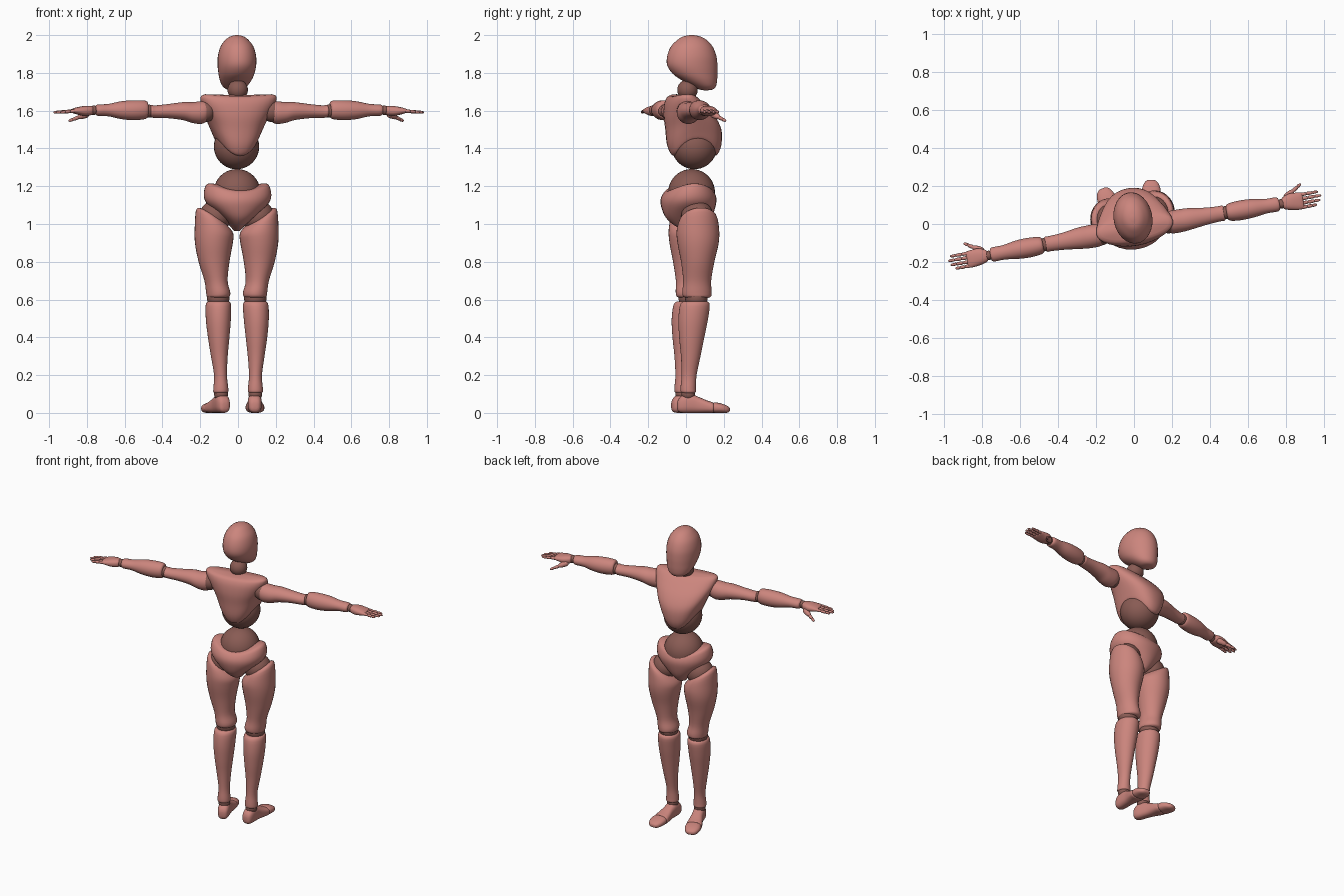
import bpy, bmesh, math
from mathutils import Matrix, Vector

TURN = Matrix.Rotation(math.radians(10), 4, 'Z')   # whole figure is turned slightly


def material(name, col):
    m = bpy.data.materials.new(name)
    m.diffuse_color = (*col, 1)
    return m


SHELL = material("rose_shell", (0.60, 0.235, 0.205))
JOINT = material("brown_joint", (0.25, 0.105, 0.088))


def finish(name, bm, mat):
    bmesh.ops.recalc_face_normals(bm, faces=bm.faces)
    me = bpy.data.meshes.new(name)
    bm.to_mesh(me)
    bm.free()
    me.materials.append(mat)
    ob = bpy.data.objects.new(name, me)
    bpy.context.collection.objects.link(ob)
    ob.matrix_world = TURN
    bpy.ops.object.select_all(action='DESELECT')
    bpy.context.view_layer.objects.active = ob
    ob.select_set(True)
    bpy.ops.object.shade_smooth_by_angle(angle=math.radians(50))


def smooth_sections(secs, steps=4):
    """Catmull-Rom through the given cross-sections."""
    secs = [tuple(s) + (0,) * (7 - len(s)) for s in secs]
    p = [secs[0]] + secs + [secs[-1]]
    out = []
    for i in range(1, len(p) - 2):
        for j in range(steps):
            t = j / steps
            out.append([0.5 * (2 * b + (c - a) * t + (2 * a - 5 * b + 4 * c - d) * t * t
                               + (3 * b - a - 3 * c + d) * t ** 3)
                        for a, b, c, d in zip(p[i - 1], p[i], p[i + 1], p[i + 2])])
    return out + [list(secs[-1])]


def loft(name, secs, axis='z', side=1, mat=SHELL, M=None, power=1.0, n=32):
    """Sections: (t, a0, a1, b0, b1, saddle, tilt) along one axis."""
    bm = bmesh.new()
    M = Matrix.Scale(side, 4, Vector((1, 0, 0))) @ (M or Matrix())
    rings = []
    for t, a0, a1, b0, b1, sad, tilt in smooth_sections(secs):
        ring = []
        for k in range(n):
            c, s = math.cos(math.tau * k / n), math.sin(math.tau * k / n)
            a = (a0 + a1) / 2 + (a1 - a0) / 2 * math.copysign(abs(c) ** power, c)
            b = (b0 + b1) / 2 + (b1 - b0) / 2 * math.copysign(abs(s) ** power, s)
            h = t + sad * c * c + tilt * c
            co = {'z': (a, b, h), 'x': (h, b, a), 'y': (a, h, b)}[axis]
            ring.append(bm.verts.new(M @ Vector(co)))
        rings.append(ring)
    for r, q in zip(rings, rings[1:]):
        for k in range(n):
            bm.faces.new((r[k], r[(k + 1) % n], q[(k + 1) % n], q[k]))
    for r in (rings[0], rings[-1]):
        mid = bm.verts.new(sum((v.co for v in r), Vector()) / n)
        for k in range(n):
            bm.faces.new((r[k], r[(k + 1) % n], mid))
    finish(name, bm, mat)


def ball(name, loc, r, mat=JOINT):
    bm = bmesh.new()
    bmesh.ops.create_uvsphere(bm, u_segments=32, v_segments=20, radius=r,
                              matrix=Matrix.Translation(loc))
    finish(name, bm, mat)


def sym(secs):
    """Expand (t, half width, back, front, saddle) to full sections."""
    return [(t, -w, w, b, f, *rest) for t, w, b, f, *rest in secs]


# Head and neck
loft("head", sym([(2.0, .008, .02, .04), (1.993, .035, -.015, .075), (1.975, .06, -.045, .11),
                  (1.94, .086, -.08, .142), (1.89, .1, -.1, .162), (1.84, .101, -.1, .168),
                  (1.795, .094, -.07, .168), (1.76, .083, -.02, .166), (1.73, .065, .035, .16),
                  (1.713, .042, .07, .145), (1.708, .015, .095, .12)]))
ball("neck_ball", (0, .008, 1.71), .054)

# Chest shell over the belly ball, open in arches at the sides
loft("chest", sym([(1.36, .095, -.06, .15, .085), (1.37, .112, -.08, .17, .085),
                   (1.42, .13, -.1, .188, .07), (1.5, .155, -.108, .186, .04),
                   (1.57, .18, -.115, .15, .02), (1.63, .2, -.11, .095, .01),
                   (1.665, .203, -.095, .055, .01), (1.677, .18, -.075, .035, .01)]), power=.9)
ball("belly_ball", (0, .045, 1.41), .12)

# Waist ball sitting in the pelvis
ball("waist_ball", (0, .03, 1.167), .124)
loft("pelvis", sym([(.962, .015, .01, .05), (.985, .05, -.05, .1, .02), (1.03, .11, -.105, .135, .03),
                    (1.09, .165, -.13, .155, .02), (1.135, .18, -.132, .16, .02),
                    (1.17, .168, -.11, .145, .037), (1.178, .14, -.08, .12, .037)]))

for side, tag in ((1, "right"), (-1, "left")):
    # Arm
    ball(f"shoulder_ball_{tag}", (side * .18, -.025, 1.595), .056)
    loft(f"upper_arm_{tag}", [
        (.165, 1.575, 1.62, -.045, -.005), (.175, 1.545, 1.645, -.075, .025),
        (.2, 1.53, 1.65, -.085, .035), (.25, 1.535, 1.645, -.085, .035),
        (.3, 1.55, 1.645, -.08, .032), (.38, 1.56, 1.635, -.07, .02),
        (.45, 1.562, 1.628, -.065, .015), (.474, 1.565, 1.63, -.065, .015),
        (.482, 1.58, 1.615, -.05, 0)], 'x', side)
    ball(f"elbow_ball_{tag}", (side * .487, -.025, 1.598), .035)
    loft(f"forearm_{tag}", [
        (.49, 1.575, 1.635, -.05, 0), (.5, 1.557, 1.652, -.07, .018),
        (.56, 1.55, 1.655, -.078, .025), (.63, 1.555, 1.65, -.075, .022),
        (.7, 1.57, 1.636, -.066, .01), (.76, 1.573, 1.632, -.066, .008),
        (.772, 1.585, 1.625, -.05, -.008)], 'x', side)
    ball(f"wrist_ball_{tag}", (side * .782, -.03, 1.602), .025)

    # Hand
    loft(f"palm_{tag}", [
        (.785, 1.59, 1.617, -.045, -.012), (.793, 1.577, 1.624, -.06, .002),
        (.83, 1.572, 1.625, -.072, .016), (.87, 1.58, 1.618, -.077, .014),
        (.893, 1.587, 1.611, -.075, .01), (.898, 1.594, 1.604, -.065, .002)], 'x', side, power=.85)
    for i, (y, tip) in enumerate(((-.067, .966), (-.045, .987), (-.022, .996), (0, .982))):
        x0, d = .885, tip - .885
        prof = ((0, .006), (.08, .0095), (.3, .0085), (.36, .0062), (.42, .009),
                (.64, .008), (.69, .0056), (.75, .008), (.94, .006), (1, .002))
        loft(f"finger_{i + 1}_{tag}", [(x0 + d * f, 1.599 - .008 * f - r, 1.599 - .008 * f + r, y - r, y + r)
                                       for f, r in prof], 'x', side, n=12)
    p, q = Vector((.805, -.005, 1.585)), Vector((.9, .056, 1.545))
    aim = Matrix.Translation(p) @ (q - p).to_track_quat('X', 'Z').to_matrix().to_4x4()
    loft(f"thumb_{tag}", [((q - p).length * f, -r, r, -r, r) for f, r in
                          ((0, .008), (.1, .018), (.4, .015), (.52, .009), (.58, .0105),
                           (.75, .0085), (.79, .007), (.84, .0088), (.96, .006), (1, .002))],
         'x', side, M=aim, n=16)

    # Leg
    ball(f"hip_ball_{tag}", (side * .115, .04, 1.04), .085)
    loft(f"thigh_{tag}", [
        (1.048, .09, .18, 0, .09, 0, .03), (1.035, .05, .214, -.05, .138, 0, .045),
        (.97, .02, .223, -.07, .155, 0, .02), (.9, .022, .222, -.066, .153),
        (.8, .04, .203, -.047, .13), (.7, .05, .172, -.034, .115),
        (.64, .036, .163, -.037, .12), (.615, .04, .158, -.03, .115),
        (.607, .06, .14, -.005, .09)], 'z', side)
    ball(f"knee_ball_{tag}", (side * .1, .038, .61), .06)
    loft(f"shin_{tag}", [
        (.59, .06, .14, -.01, .075), (.58, .035, .165, -.045, .108),
        (.5, .036, .168, -.058, .1), (.4, .045, .158, -.054, .08),
        (.3, .055, .143, -.044, .06), (.2, .06, .128, -.04, .04),
        (.135, .054, .132, -.045, .037), (.11, .055, .132, -.043, .036),
        (.102, .07, .118, -.025, .018)], 'z', side)
    ball(f"ankle_ball_{tag}", (side * .092, -.004, .1), .037)

    # Foot, splayed outwards, with a separate toe piece
    splay = Matrix.Translation((.09, 0, 0)) @ Matrix.Rotation(math.radians(-10), 4, 'Z')
    loft(f"foot_{tag}", [
        (-.062, -.015, .015, .02, .055), (-.054, -.028, .028, .006, .075),
        (-.03, -.036, .036, 0, .095), (.01, -.037, .037, 0, .1), (.05, -.038, .038, 0, .085),
        (.095, -.045, .046, 0, .066), (.125, -.048, .05, 0, .056),
        (.132, -.04, .042, .008, .048)], 'y', side, M=splay, power=.75)
    loft(f"toes_{tag}", [
        (.128, -.04, .042, .008, .048), (.136, -.048, .05, 0, .056), (.17, -.046, .05, 0, .05),
        (.198, -.036, .04, 0, .04), (.213, -.022, .025, .006, .03),
        (.217, -.008, .01, .012, .022)], 'y', side, M=splay, power=.8)
